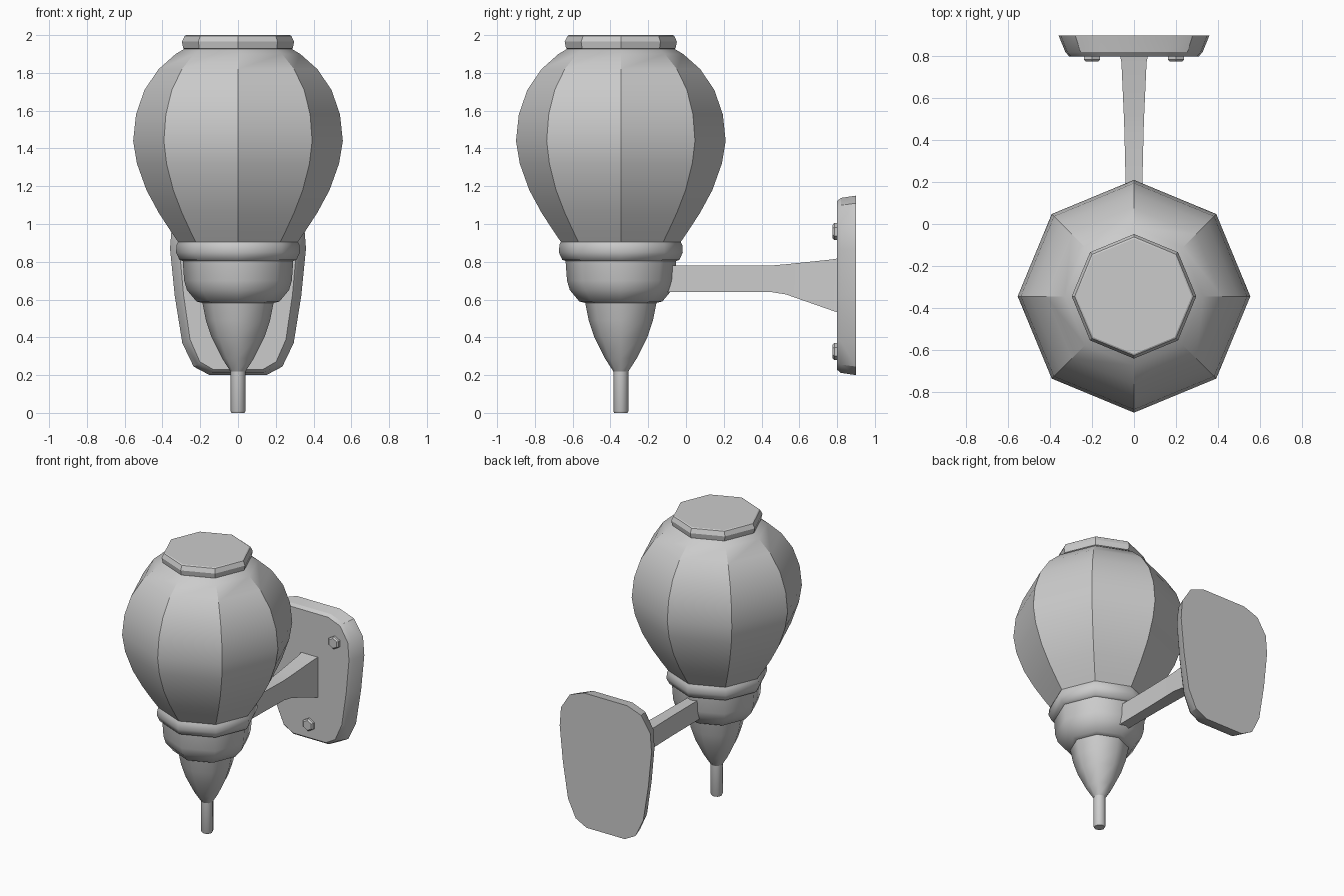
import bpy, bmesh
from math import sin, cos, pi, radians

if "Cube" in bpy.data.objects:
    bpy.data.objects.remove(bpy.data.objects["Cube"])

LAMP_Y = -0.345


def loft(name, rings, angle=30):
    """Skin a stack of equal-length point rings into a capped solid."""
    bm = bmesh.new()
    loops = [[bm.verts.new(p) for p in ring] for ring in rings]
    n = len(loops[0])
    for a, b in zip(loops, loops[1:]):
        for i in range(n):
            j = (i + 1) % n
            bm.faces.new((a[i], a[j], b[j], b[i]))
    bm.faces.new(loops[0][::-1])
    bm.faces.new(loops[-1])
    bmesh.ops.recalc_face_normals(bm, faces=bm.faces)
    mesh = bpy.data.meshes.new(name)
    bm.to_mesh(mesh)
    bm.free()
    obj = bpy.data.objects.new(name, mesh)
    bpy.context.collection.objects.link(obj)
    bpy.ops.object.select_all(action='DESELECT')
    obj.select_set(True)
    bpy.context.view_layer.objects.active = obj
    bpy.ops.object.shade_smooth_by_angle(angle=radians(angle))
    return obj


def turned(name, profile, angle=30, sides=8):
    """Octagonal lathe around the lamp axis from (radius, z) points."""
    return loft(name, [[(r * cos(2 * pi * i / sides),
                         LAMP_Y + r * sin(2 * pi * i / sides), z)
                        for i in range(sides)] for r, z in profile], angle)


# Lamp: globe with its top rim, then collar, cup, cone and rod below
turned("globe", [(0.30, 0.88), (0.355, 0.96), (0.42, 1.06), (0.485, 1.18),
                 (0.535, 1.32), (0.555, 1.44), (0.54, 1.58), (0.495, 1.71),
                 (0.42, 1.82), (0.33, 1.90), (0.28, 1.93)])
turned("top_rim", [(0.27, 1.92), (0.29, 1.93), (0.297, 1.965),
                   (0.283, 1.995), (0.275, 2.0)])
turned("collar", [(0.28, 0.80), (0.31, 0.81), (0.328, 0.85),
                  (0.325, 0.89), (0.31, 0.92), (0.28, 0.925)], 50)
turned("cup", [(0.18, 0.58), (0.22, 0.59), (0.27, 0.65),
               (0.285, 0.70), (0.293, 0.81)], 50)
turned("cone", [(0.04, 0.22), (0.085, 0.29), (0.14, 0.40),
                (0.17, 0.49), (0.192, 0.60)], 50)
turned("rod", [(0.035, 0.0), (0.04, 0.01), (0.04, 0.24)], 50)

# Wall plate: mirrored half outline, stepped inward towards the front
half = [(0.15, 0.20), (0.235, 0.245), (0.295, 0.37), (0.335, 0.62),
        (0.36, 0.87), (0.35, 1.00), (0.28, 1.11), (0.17, 1.15)]
outline = half + [(-x, z) for x, z in reversed(half)]
MID_Z = 0.675
loft("wall_plate", [[(x * sx, y, MID_Z + (z - MID_Z) * sz) for x, z in outline]
                    for y, sx, sz in [(0.90, 1, 1), (0.82, 0.91, 0.975),
                                      (0.80, 0.86, 0.94)]])

# Bracket arm: rectangular section flaring into the plate
loft("arm", [[(-w, y, lo), (w, y, lo), (w, y, hi), (-w, y, hi)]
             for y, w, lo, hi in [(-0.15, 0.038, 0.64, 0.78),
                                  (0.20, 0.04, 0.64, 0.78),
                                  (0.45, 0.046, 0.64, 0.78),
                                  (0.53, 0.049, 0.627, 0.787),
                                  (0.77, 0.06, 0.543, 0.812),
                                  (0.82, 0.07, 0.525, 0.82)]])

# Hexagonal bolt heads: two above, one below
for k, (x, z) in enumerate([(-0.2, 0.96), (0.2, 0.96), (0.0, 0.325)]):
    loft(f"bolt_{k + 1}", [[(x + r * sin(i * pi / 3), y, z + r * cos(i * pi / 3))
                            for i in range(6)]
                           for y, r in [(0.81, 0.045), (0.785, 0.045),
                                        (0.776, 0.035)]])
